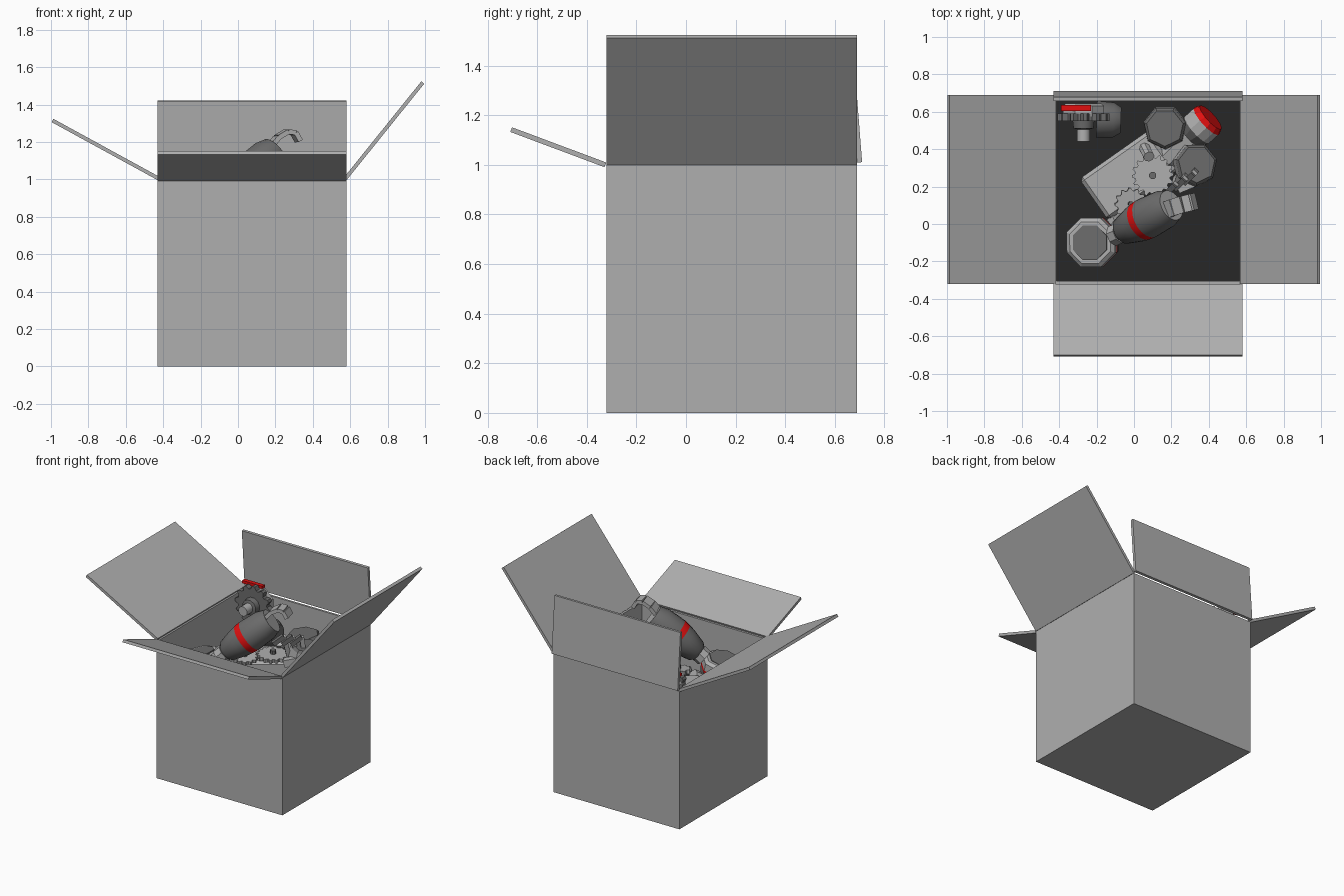
import bpy, bmesh, math
from mathutils import Vector, Matrix

if "Cube" in bpy.data.objects:
    bpy.data.objects.remove(bpy.data.objects["Cube"])


def material(name, *rgb):
    m = bpy.data.materials.new(name)
    m.use_nodes = True
    m.diffuse_color = (*rgb, 1)
    m.node_tree.nodes["Principled BSDF"].inputs["Base Color"].default_value = (*rgb, 1)
    return m


MATS = [material("light_grey", .43, .43, .43), material("dark_grey", .15, .15, .15),
        material("red", .75, .005, .005), material("near_black", .02, .02, .02)]
LIGHT, DARK, RED, BLACK = range(4)


def finish(name, bm, smooth=False):
    bmesh.ops.recalc_face_normals(bm, faces=bm.faces)
    me = bpy.data.meshes.new(name)
    bm.to_mesh(me)
    bm.free()
    for m in MATS:
        me.materials.append(m)
    ob = bpy.data.objects.new(name, me)
    bpy.context.collection.objects.link(ob)
    if smooth:
        bpy.ops.object.select_all(action='DESELECT')
        ob.select_set(True)
        bpy.context.view_layer.objects.active = ob
        bpy.ops.object.shade_smooth_by_angle(angle=math.radians(35))
    return ob


def frame(a, b, side):
    """Matrix at the middle of a-b: x along the line, y along side, z across."""
    d = (b - a).normalized()
    n = d.cross(side).normalized()
    s = n.cross(d)
    m = Matrix((d, s, n)).transposed().to_4x4()
    m.translation = (a + b) / 2
    return m


def slab(name, a, b, side, width, thick, mat=LIGHT, bevel=0):
    """Box from a to b, with a width along side."""
    a, b, side = Vector(a), Vector(b), Vector(side)
    bm = bmesh.new()
    bmesh.ops.create_cube(bm, size=1)
    bmesh.ops.scale(bm, vec=((b - a).length, width, thick), verts=bm.verts)
    if bevel:
        bmesh.ops.bevel(bm, geom=bm.edges[:], offset=bevel, segments=1, affect='EDGES')
    for f in bm.faces:
        f.material_index = mat
    bm.transform(frame(a, b, side))
    return finish(name, bm)


def turned(name, a, b, rings, n=8, smooth=False):
    """Turned solid along a-b; rings are (fraction, radius, colour of the next band)."""
    a, b = Vector(a), Vector(b)
    d = b - a
    side = Vector((0, 0, 1)) if abs(d.normalized().z) < .9 else Vector((0, 1, 0))
    m = frame(a, b, side).to_3x3()
    bm = bmesh.new()
    loops = []
    for t, r, _ in rings:
        loops.append([bm.verts.new(a + d * t + m @ Vector((0, math.cos(u) * r, math.sin(u) * r)))
                      for u in (math.tau * (i + .5) / n for i in range(n))])
    for k in range(len(rings) - 1):
        for i in range(n):
            j = (i + 1) % n
            f = bm.faces.new((loops[k][i], loops[k][j], loops[k + 1][j], loops[k + 1][i]))
            f.material_index = rings[k][2]
    bm.faces.new(loops[0]).material_index = rings[0][2]
    bm.faces.new(loops[-1]).material_index = rings[-1][2]
    return finish(name, bm, smooth)


def gear(name, centre, axis, radius, thick, teeth, mat=LIGHT):
    """Toothed disc with a hub."""
    c, axis = Vector(centre), Vector(axis).normalized()
    side = Vector((0, 0, 1)) if abs(axis.z) < .9 else Vector((0, 1, 0))
    m = frame(c, c + axis * thick, side)
    bm = bmesh.new()
    verts = []
    for i in range(teeth * 4):
        r = radius if i % 4 < 2 else radius * .84
        u = math.tau * i / (teeth * 4)
        verts.append(bm.verts.new((-thick / 2, math.cos(u) * r, math.sin(u) * r)))
    face = bm.faces.new(verts)
    out = bmesh.ops.extrude_face_region(bm, geom=[face])
    bmesh.ops.translate(bm, vec=(thick, 0, 0),
                        verts=[g for g in out["geom"] if isinstance(g, bmesh.types.BMVert)])
    for f in bm.faces:
        f.material_index = mat
    bm.transform(m)
    finish(name, bm)
    turned(name + "_hub", c, c + axis * thick * 2, [(0, radius * .18, DARK), (1, radius * .18, DARK)])


# Open carton: solid block with a sunken, dark inside
bm = bmesh.new()
bmesh.ops.create_cube(bm, size=1)
bmesh.ops.scale(bm, vec=(1.01, 1.01, 1), verts=bm.verts)
bmesh.ops.translate(bm, vec=(.075, .185, .5), verts=bm.verts)
top = max(bm.faces, key=lambda f: f.calc_center_median().z)
bmesh.ops.inset_region(bm, faces=[top], thickness=.022)
inner = bmesh.ops.extrude_face_region(bm, geom=[top])
bmesh.ops.delete(bm, geom=[top], context='FACES_ONLY') if top.is_valid else None
bmesh.ops.translate(bm, vec=(0, 0, -.4),
                    verts=[g for g in inner["geom"] if isinstance(g, bmesh.types.BMVert)])
for g in inner["geom"]:
    if isinstance(g, bmesh.types.BMFace):
        g.material_index = BLACK
finish("carton", bm)

# Four flaps
slab("left_side_flap", (-.425, .185, 1.005), (-.992, .185, 1.315), (0, 1, 0), 1.01, .02)
slab("right_side_flap", (.575, .185, 1.005), (.988, .185, 1.518), (0, 1, 0), 1.01, .02)
slab("front_flap", (.075, -.325, 1), (.075, -.705, 1.142), (1, 0, 0), 1.01, .02)
slab("back_flap", (.075, .7, 1.01), (.075, .668, 1.42), (1, 0, 0), 1.01, .02)

# Torso block with gears on it
slab("torso", (-.215, .13, .69), (.155, .39, .69), (-.57, .82, 0), .27, .2, LIGHT, .02)
gear("large_gear", (.1, .26, .8), (0, 0, 1), .112, .025, 16)
gear("small_gear", (-.02, .11, .81), (.1, -.1, 1), .085, .025, 12)
turned("torso_post", (.04, .44, .72), (.08, .36, .86), [(0, .03, LIGHT), (1, .03, LIGHT)])

# Forearm shell with a red stripe
turned("forearm", (-.075, -.045, .9), (.2, .1, 1.15),
       [(0, .05, DARK), (.06, .075, DARK), (.3, .1, DARK), (.42, .108, RED),
        (.53, .112, DARK), (.85, .105, DARK), (1, .085, LIGHT)], 20, True)
turned("elbow_gear", (-.105, -.06, .87), (-.07, -.045, .905), [(0, .06, LIGHT), (1, .06, LIGHT)])

# Curled hand
path = [(.16, .07, 1.16), (.21, .09, 1.225), (.26, .105, 1.255), (.3, .115, 1.25), (.325, .12, 1.205)]
for i, (a, b) in enumerate(zip(path, path[1:])):
    slab(f"hand_segment_{i + 1}", a, b, (-.25, .97, 0), .09, .026)

# Fingers hanging by the torso
for i, s in enumerate((0, .05, .1)):
    slab(f"finger_{i + 1}_upper", (.17 + s, .16 + s * .6, .95), (.22 + s, .21 + s * .6, 1), (-.7, .7, 0), .03, .03, DARK)
    slab(f"finger_{i + 1}_lower", (.22 + s, .21 + s * .6, 1), (.23 + s, .25 + s * .4, .85), (-.7, .7, 0), .03, .03)

# Front foot: octagonal cuff, dark sole and red band
turned("front_foot", (-.19, -.09, .66), (-.235, -.1, .88),
       [(0, .11, DARK), (.35, .135, DARK), (.62, .142, RED), (.7, .142, LIGHT),
        (.92, .142, LIGHT), (1, .12, LIGHT)])
turned("front_foot_sole", (-.235, -.1, .88), (-.237, -.1, .888), [(0, .1, DARK), (1, .1, DARK)])
turned("front_ankle", (-.12, -.04, .7), (-.07, .03, .75), [(0, .06, LIGHT), (1, .06, LIGHT)])

# Leg pieces at the back
turned("back_knee_cap", (.17, .52, .72), (.165, .515, .89),
       [(0, .08, DARK), (.5, .12, LIGHT), (.9, .115, DARK), (1, .1, DARK)], 7)
turned("side_knee_cap", (.31, .31, .74), (.335, .32, .92),
       [(0, .08, DARK), (.5, .12, LIGHT), (.9, .115, DARK), (1, .1, DARK)], 7)
turned("thigh", (.17, .34, .72), (.32, .48, .78), [(0, .07, LIGHT), (1, .09, LIGHT)])
turned("shoulder_disc", (.3, .47, .8), (.41, .57, .84),
       [(0, .07, DARK), (.35, .1, LIGHT), (.8, .1, RED), (1, .085, RED)], 12)
slab("leg_strut", (.24, .19, .82), (.36, .24, .86), (-.4, .9, 0), .05, .05)

# Corner joint: toothed disc, axle, red crest and sleeve
gear("corner_joint", (-.27, .55, .96), (0, 1, 0), .14, .04, 12, DARK)
turned("corner_joint_cuff", (-.27, .575, .96), (-.27, .645, .96),
       [(0, .12, LIGHT), (.8, .12, LIGHT), (1, .1, LIGHT)])
turned("corner_axle", (-.27, .55, .96), (-.27, .44, .96),
       [(0, .06, DARK), (.35, .055, DARK), (.4, .035, LIGHT), (1, .035, LIGHT)], 12, True)
slab("red_crest", (-.39, .62, 1.08), (-.23, .62, 1.08), (0, 1, 0), .03, .02, RED)
turned("lower_sleeve", (-.2, .56, .8), (-.07, .555, .8),
       [(0, .1, DARK), (.7, .095, DARK), (1, .07, DARK)], 16, True)
